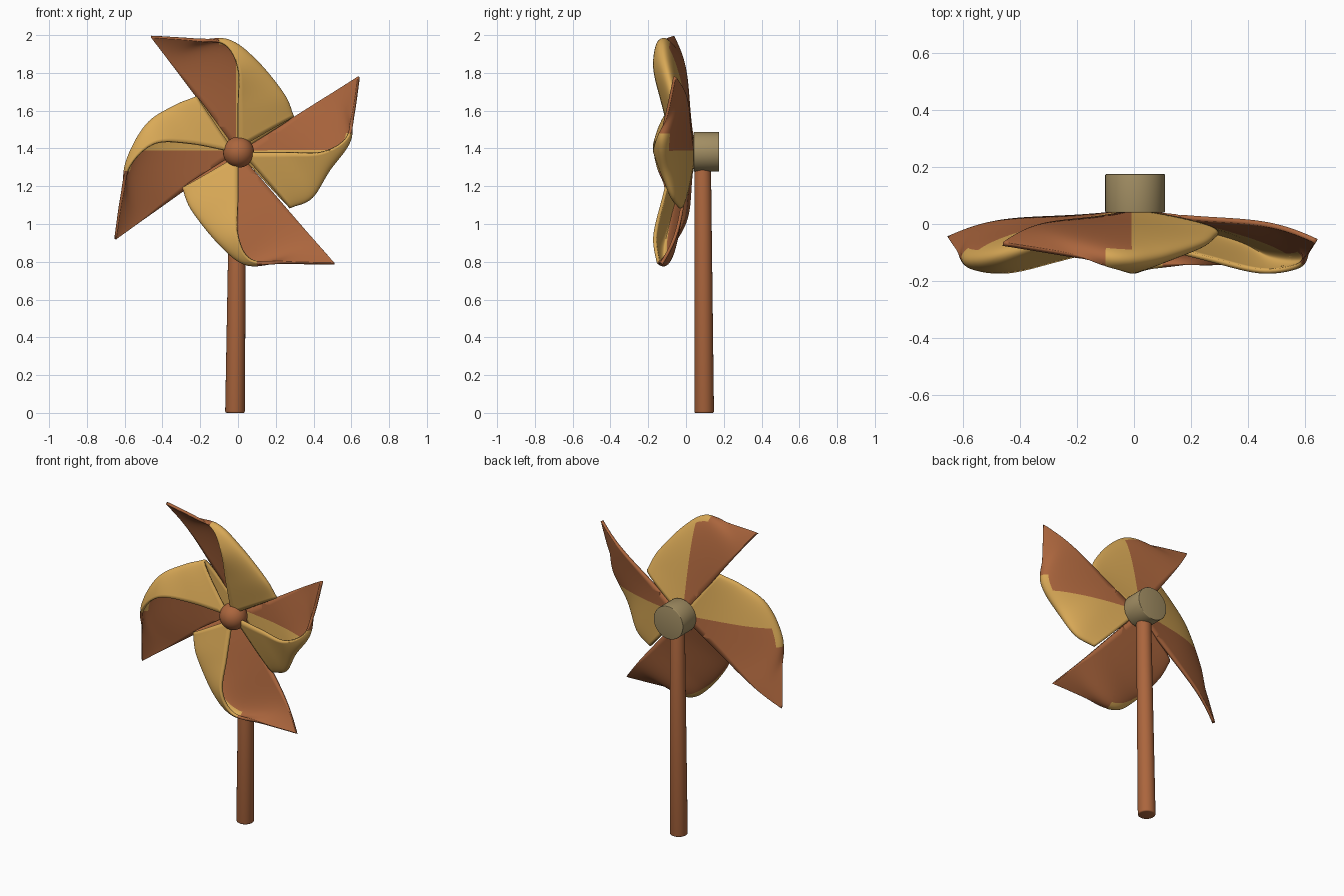
import bpy
import bmesh
import math
from mathutils import Vector

default = bpy.data.objects.get("Cube")
if default:
    bpy.data.objects.remove(default, do_unlink=True)


def material(name, color):
    mat = bpy.data.materials.new(name)
    mat.use_nodes = True
    mat.diffuse_color = (*color, 1)
    bsdf = mat.node_tree.nodes["Principled BSDF"]
    bsdf.inputs["Base Color"].default_value = (*color, 1)
    bsdf.inputs["Roughness"].default_value = 0.7
    return mat


BROWN = material("terracotta brown", (0.41, 0.132, 0.047))
YELLOW = material("warm yellow", (0.70, 0.40, 0.095))
KHAKI = material("khaki", (0.36, 0.27, 0.125))

HUB = Vector((0, 0, 1.38))
ROWS, COLS = 40, 40


def add_object(name, bm, mats, angle=40):
    mesh = bpy.data.meshes.new(name)
    bm.to_mesh(mesh)
    bm.free()
    for mat in mats:
        mesh.materials.append(mat)
    obj = bpy.data.objects.new(name, mesh)
    bpy.context.collection.objects.link(obj)
    bpy.ops.object.select_all(action="DESELECT")
    obj.select_set(True)
    bpy.context.view_layer.objects.active = obj
    bpy.ops.object.shade_smooth_by_angle(angle=math.radians(angle))
    return obj


def rod(name, start, end, r1, r2, mat, bevel):
    """Capped cylinder between two points with softened rims."""
    start, end = Vector(start), Vector(end)
    axis = end - start
    bm = bmesh.new()
    bmesh.ops.create_cone(bm, cap_ends=True, segments=40, radius1=r1,
                          radius2=r2, depth=axis.length)
    rims = [e for e in bm.edges if any(len(f.verts) > 4 for f in e.link_faces)]
    bmesh.ops.bevel(bm, geom=rims, offset=bevel, segments=3, affect="EDGES", profile=0.5)
    rot = Vector((0, 0, 1)).rotation_difference(axis).to_matrix().to_4x4()
    bmesh.ops.transform(bm, matrix=rot, verts=bm.verts)
    bmesh.ops.translate(bm, vec=(start + end) / 2, verts=bm.verts)
    return add_object(name, bm, [mat])


def spline(points, t):
    """Catmull-Rom point at t in 0..1."""
    n = len(points) - 1
    i = min(int(t * n), n - 1)
    f = t * n - i
    p1, p2 = points[i], points[i + 1]
    p0 = points[i - 1] if i > 0 else 2 * p1 - p2
    p3 = points[i + 2] if i + 2 <= n else 2 * p2 - p1
    return 0.5 * (2 * p1 + (p2 - p0) * f + (2 * p0 - 5 * p1 + 4 * p2 - p3) * f * f
                  + (3 * p1 - p0 - 3 * p2 + p3) * f ** 3)


def blade(name, turn, tip, corner, bow, split):
    """Curled sheet: local x is sideways, z outward, y depth."""
    root, tip = Vector((0, 0.045, 0)), Vector(tip)
    fold = [Vector(p) for p in ((0.29, -0.03, corner), (0.235, -0.06, 0.12 + corner * 0.98),
                                (0.08 + bow, -0.085, 0.465), (-0.09, -0.085, 0.565))]
    front = [Vector(p) for p in ((0, -0.06, 0.02), (bow, -0.12, 0.25),
                                 (bow, -0.165, 0.44), (-0.07, -0.15, 0.57))]
    # near the tip the sheet flattens out
    rim = tip.lerp(front[3], 0.5) + Vector((0.04, 0, 0.005))
    front += [rim, tip]
    fold += [rim.lerp(root.lerp(tip, 0.8), 0.5) + Vector((0, 0.02, 0.01)), tip]

    bm = bmesh.new()
    grid = []
    for r in range(ROWS + 1):
        t = r / ROWS
        # the rear edge sags backwards a little
        b = root.lerp(tip, t) + Vector((0, 0.03 * math.sin(math.pi * t * t), 0))
        m, f = spline(fold, t), spline(front, t)
        k = 2 * m - (b + f) / 2
        row = []
        for c in range(COLS + 1):
            s = c / COLS
            row.append(bm.verts.new(b * (1 - s) ** 2 + k * 2 * s * (1 - s) + f * s * s))
        grid.append(row)
    # the front flap starts out yellow, the rear sheet brown
    for r in range(ROWS):
        for c in range(COLS):
            face = bm.faces.new((grid[r][c], grid[r][c + 1], grid[r + 1][c + 1], grid[r + 1][c]))
            face.material_index = int(c >= COLS * 0.55)
    bmesh.ops.remove_doubles(bm, verts=bm.verts, dist=0.0005)

    # clean colour split along the rear sheet; the tip is always brown
    for x in (split, -0.1):
        bmesh.ops.bisect_plane(bm, geom=bm.verts[:] + bm.edges[:] + bm.faces[:],
                               plane_co=(x, 0, 0), plane_no=(1, 0, 0))
    for face in bm.faces:
        x = face.calc_center_median().x
        if x > split:
            face.material_index = 1
        elif x < -0.1:
            face.material_index = 0
    bmesh.ops.recalc_face_normals(bm, faces=bm.faces)

    obj = add_object(name, bm, [BROWN, YELLOW], 60)
    obj.location = HUB
    obj.rotation_euler = (0, turn * math.pi / 2, 0)
    solid = obj.modifiers.new("thickness", "SOLIDIFY")
    solid.thickness = 0.017
    solid.offset = 0
    return obj


# Four curled blades, clockwise from the top; the bottom one has an all-brown rear
blade("top_blade", 0, (-0.46, -0.07, 0.612), 0.185, 0.0, -0.01)
blade("left_blade", 1, (-0.40, -0.06, 0.64), 0.27, 0.0, -0.01)
blade("bottom_blade", 2, (-0.51, -0.13, 0.59), 0.185, 0.0, 1.0)
blade("right_blade", 3, (-0.46, -0.05, 0.65), 0.215, 0.045, 0.01)

# Stick, rear hub and front ball
rod("stick", (-0.016, 0.096, 0), (0, 0.088, 1.32), 0.052, 0.044, BROWN, 0.008)
rod("rear_hub", (0.004, 0.04, 1.382), (0.004, 0.175, 1.382), 0.105, 0.105, KHAKI, 0.004)
ball = bmesh.new()
bmesh.ops.create_uvsphere(ball, u_segments=32, v_segments=20, radius=0.082)
bmesh.ops.translate(ball, vec=HUB + Vector((0.003, -0.05, 0)), verts=ball.verts)
add_object("front_ball", ball, [BROWN])
